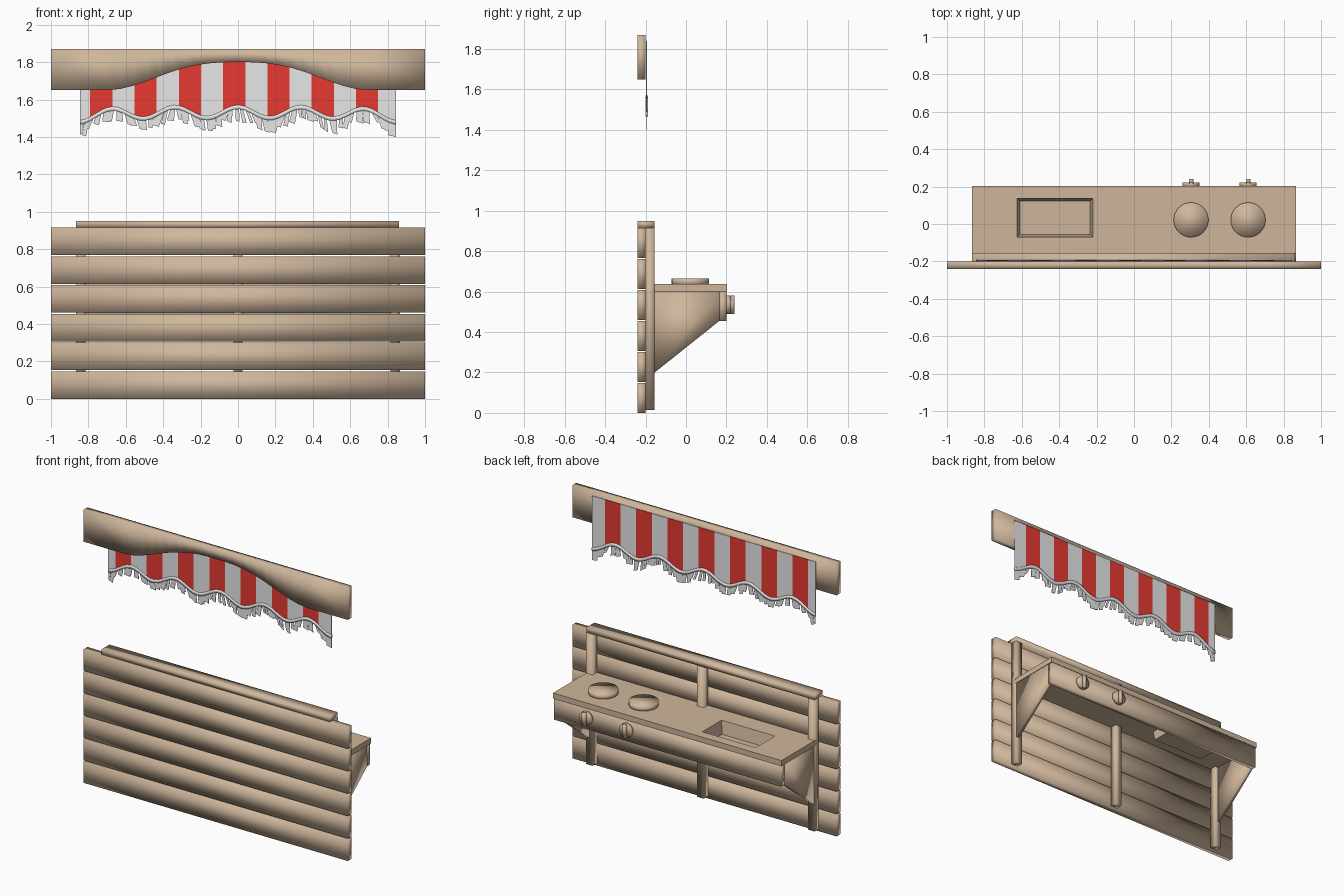
import bpy, bmesh, math, random

if "Cube" in bpy.data.objects:
    bpy.data.objects.remove(bpy.data.objects["Cube"])
random.seed(4)

def material(name, rgb):
    m = bpy.data.materials.new(name)
    m.diffuse_color = (*rgb, 1)
    m.use_nodes = True
    m.node_tree.nodes["Principled BSDF"].inputs["Base Color"].default_value = m.diffuse_color
    return m

WOOD = material("tan_wood", (0.62, 0.47, 0.33))
RED = material("awning_red", (0.80, 0.042, 0.032))
WHITE = material("awning_white", (0.80, 0.80, 0.80))

def finish(name, bm, mats, smooth=True):
    """Turn a bmesh into a named object."""
    bmesh.ops.recalc_face_normals(bm, faces=bm.faces)
    for f in bm.faces:
        f.smooth = smooth
    me = bpy.data.meshes.new(name)
    bm.to_mesh(me)
    bm.free()
    for m in mats:
        me.materials.append(m)
    ob = bpy.data.objects.new(name, me)
    bpy.context.collection.objects.link(ob)
    return ob

def box(name, x0, x1, y0, y1, z0, z1):
    bm = bmesh.new()
    bmesh.ops.create_cube(bm, size=1)
    for v in bm.verts:
        v.co = (x0 + (v.co.x + .5) * (x1 - x0), y0 + (v.co.y + .5) * (y1 - y0),
                z0 + (v.co.z + .5) * (z1 - z0))
    return finish(name, bm, [WOOD])

def disc(name, centre, r, depth, axis):
    """Smooth cylinder along y or z."""
    bm = bmesh.new()
    bmesh.ops.create_cone(bm, cap_ends=True, segments=32, radius1=r, radius2=r, depth=depth)
    for v in bm.verts:
        x, y, z = v.co
        if axis == "y":
            y, z = z, -y
        v.co = (x + centre[0], y + centre[1], z + centre[2])
    return finish(name, bm, [WOOD])

def strip(name, cols, y0, y1, mats, rule=lambda i: 0, smooth=True):
    """Solid upright sheet made of columns (x, z_low, z_high)."""
    bm = bmesh.new()
    rings = [[bm.verts.new(p) for p in ((x, y0, a), (x, y0, b), (x, y1, b), (x, y1, a))]
             for x, a, b in cols]
    for i in range(len(rings) - 1):
        p, q = rings[i], rings[i + 1]
        for k in range(4):
            bm.faces.new((p[k], p[k - 1], q[k - 1], q[k])).material_index = rule(i)
    for r, i in ((rings[0], 0), (rings[-1], len(rings) - 2)):
        bm.faces.new(r).material_index = rule(i)
    return finish(name, bm, mats, smooth)

# Front wall planks
for i in range(6):
    z = i * 0.1535
    box(f"wall_plank_{i + 1}", -1, 1, -0.24, -0.20, z, z + 0.147)

# Posts and top rail
for n, x in (("left", -0.84), ("middle", 0), ("right", 0.84)):
    box(f"post_{n}", x - 0.025, x + 0.025, -0.20, -0.155, 0.015, 0.915)
box("top_rail", -0.865, 0.862, -0.24, -0.155, 0.915, 0.95)

# Counter top with a sunken sink basin
bm = bmesh.new()
xs, ys = (-0.865, -0.625, -0.22, 0.865), (-0.2, -0.07, 0.137, 0.203)
grid = {(i, j, k): bm.verts.new((xs[i], ys[j], z))
        for i in range(4) for j in range(4) for k, z in enumerate((0.60, 0.637))}
for i in range(3):
    for j in range(3):
        if (i, j) != (1, 1):
            for k in (0, 1):
                bm.faces.new([grid[i + a, j + b, k] for a, b in ((0, 0), (1, 0), (1, 1), (0, 1))])
rim = [(i, 0) for i in range(3)] + [(3, j) for j in range(3)] + \
      [(i, 3) for i in (3, 2, 1)] + [(0, j) for j in (3, 2, 1)]
for a, b in zip(rim, rim[1:] + rim[:1]):
    bm.faces.new((grid[(*a, 0)], grid[(*b, 0)], grid[(*b, 1)], grid[(*a, 1)]))
corners = [(1, 1), (2, 1), (2, 2), (1, 2)]
for k, z, inset in ((1, 0.55, 0.015), (0, 0.54, 0.008)):
    top = [grid[(*c, k)] for c in corners]
    low = [bm.verts.new((t.co.x + inset * (1 if c[0] == 1 else -1),
                         t.co.y + inset * (1 if c[1] == 1 else -1), z))
           for t, c in zip(top, corners)]
    for i in range(4):
        bm.faces.new((top[i - 1], top[i], low[i], low[i - 1]))
    bm.faces.new(low)
counter = finish("counter_top_with_sink", bm, [WOOD])
bpy.context.view_layer.objects.active = counter
counter.select_set(True)
bpy.ops.object.shade_smooth_by_angle(angle=math.radians(40))

# Counter apron and side brackets
box("counter_apron", -0.86, 0.86, 0.165, 0.20, 0.455, 0.60)
for n, s in (("left", -1), ("right", 1)):
    bm = bmesh.new()
    prof = [(-0.155, 0.2), (0.165, 0.455), (0.165, 0.6), (-0.155, 0.6)]
    a = [bm.verts.new((s * 0.838, y, z)) for y, z in prof]
    b = [bm.verts.new((s * 0.862, y, z)) for y, z in prof]
    bm.faces.new(a)
    bm.faces.new(b)
    for i in range(4):
        bm.faces.new((a[i - 1], a[i], b[i], b[i - 1]))
    finish(f"side_bracket_{n}", bm, [WOOD])

# Burners and knobs
for i, x in enumerate((0.305, 0.61), 1):
    disc(f"burner_{i}", (x, 0.022, 0.648), 0.093, 0.036, "z")
    disc(f"knob_{i}", (x, 0.21, 0.535), 0.046, 0.024, "y")
    box(f"knob_grip_{i}", x - 0.012, x + 0.012, 0.215, 0.24, 0.49, 0.58)

# Upper beam with an arched lower edge
def arch(x):
    t = min(abs(x) / 0.70, 1)
    return 1.65 + 0.15 * (0.5 + 0.5 * math.cos(math.pi * t ** 1.35))
beam_x = [-1] + [-0.7 + 0.07 * i for i in range(21)] + [1]
strip("upper_beam", [(x, arch(x), 1.87) for x in beam_x], -0.24, -0.20, [WOOD])

# Striped awning cloth with a wavy hem
def hem(x):
    return 1.537 + 0.03 * math.cos(2 * math.pi * x / 0.337) - 0.022 * (abs(x) / 0.845) ** 4
cloth_x = [max(-0.845, min(0.845, -0.79 + 0.0296 * i)) for i in range(-2, 57)]
strip("awning_cloth", [(x, hem(x), 1.84) for x in cloth_x], -0.197, -0.193,
      [WHITE, RED], lambda i: 1 if ((i - 2) // 4) % 2 == 0 else 0, False)

# Rope trim along the hem
strip("awning_trim", [(x, hem(x) - 0.018, hem(x) + 0.004) for x in cloth_x],
      -0.201, -0.187, [WHITE])

# Hanging fringe: slightly leaning tassels of uneven length
bm = bmesh.new()
x = -0.845
while x < 0.84:
    w = random.uniform(0.016, 0.03)
    lean = 0.02 * math.sin(2 * math.pi * x / 0.337) + random.uniform(-0.012, 0.012)
    top = hem(x + w / 2) - 0.012
    low = top - random.uniform(0.05, 0.08)
    if x + w > 0.82:
        w, lean, low = 0.845 - x, 0, 1.40
    x0, x1 = x + lean, min(x + lean + w * random.uniform(0.9, 1.5), 0.845)
    pts = [(x, top), (x + w, top), (x1, low), (max(x0, -0.845), low + random.uniform(0, 0.015))]
    a = [bm.verts.new((p, -0.196, z)) for p, z in pts]
    b = [bm.verts.new((p, -0.193, z)) for p, z in pts]
    bm.faces.new(a)
    bm.faces.new(b)
    for i in range(4):
        bm.faces.new((a[i - 1], a[i], b[i], b[i - 1]))
    x += w + random.choice((0.0, 0.004, 0.014))
finish("awning_fringe", bm, [WHITE], False)
